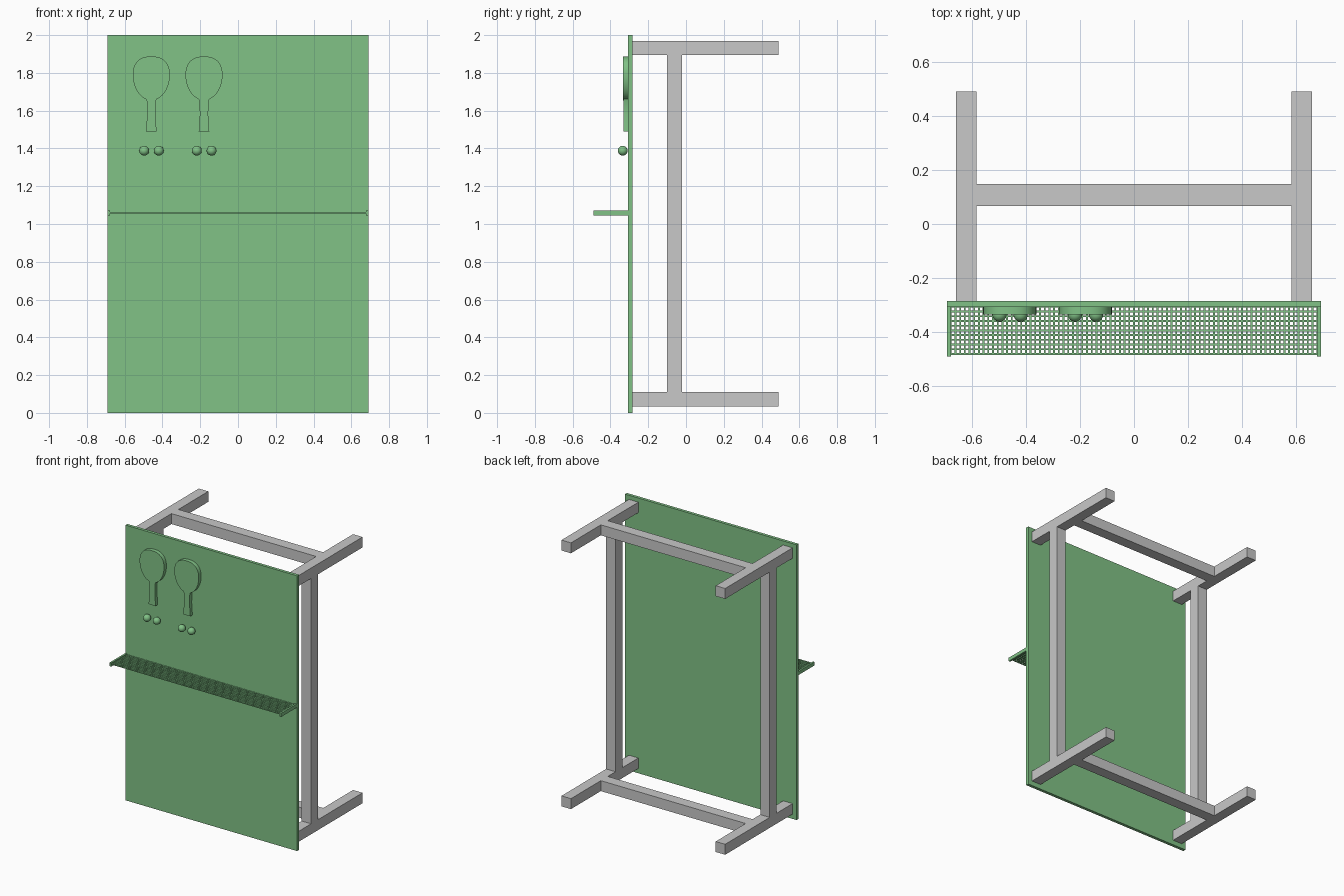
import bpy, bmesh, math

cube = bpy.data.objects.get("Cube")
if cube:
    bpy.data.objects.remove(cube, do_unlink=True)


def material(name, rgb):
    m = bpy.data.materials.new(name)
    m.use_nodes = True
    m.diffuse_color = (*rgb, 1)
    m.node_tree.nodes["Principled BSDF"].inputs["Base Color"].default_value = (*rgb, 1)
    return m


GREEN = material("table green", (0.22, 0.54, 0.24))
GREY = material("frame grey", (0.58, 0.58, 0.58))


def finish(name, bm, mat, smooth=False):
    bmesh.ops.recalc_face_normals(bm, faces=bm.faces)
    mesh = bpy.data.meshes.new(name)
    bm.to_mesh(mesh)
    bm.free()
    mesh.materials.append(mat)
    ob = bpy.data.objects.new(name, mesh)
    bpy.context.collection.objects.link(ob)
    if smooth:
        bpy.ops.object.select_all(action="DESELECT")
        ob.select_set(True)
        bpy.context.view_layer.objects.active = ob
        bpy.ops.object.shade_smooth_by_angle(angle=math.radians(35))
    return ob


def add_box(bm, x, y, z):
    """Add a box from (low, high) pairs on each axis."""
    verts = bmesh.ops.create_cube(bm, size=1)["verts"]
    for v in verts:
        for i, (low, high) in enumerate((x, y, z)):
            v.co[i] = low if v.co[i] < 0 else high


def box(name, x, y, z, mat):
    bm = bmesh.new()
    add_box(bm, x, y, z)
    return finish(name, bm, mat)


# Table top standing on its edge
BACK, FACE = -0.284, -0.306
box("table_top", (-0.69, 0.69), (FACE, BACK), (0, 2), GREEN)

# Frame: four legs, two cross bars, two long rails
IN, OUT = 0.582, 0.658
for end, z in (("lower", (0.035, 0.111)), ("upper", (1.894, 1.97))):
    for side, x in (("left", (IN, OUT)), ("right", (-OUT, -IN))):
        box(f"{end}_{side}_leg", x, (BACK, 0.49), z, GREY)
    box(f"{end}_cross_bar", (-IN, IN), (0.067, 0.147), z, GREY)
for side, x in (("left", (IN, OUT)), ("right", (-OUT, -IN))):
    box(f"{side}_long_rail", x, (-0.1, -0.022), (0.111, 1.894), GREY)

# Net: posts and a mesh of crossing strands
for side, s in (("left", 1), ("right", -1)):
    box(f"{side}_net_post", sorted((s * 0.677, s * 0.69)), (-0.49, FACE), (1.045, 1.071), GREEN)

net = bmesh.new()
COLS, ROWS, HALF, TIP, T = 78, 10, 0.677, -0.48, 0.0033
for i in range(COLS + 1):
    x = -HALF + 2 * HALF * i / COLS
    add_box(net, (x - T, x + T), (TIP, FACE), (1.057, 1.063))
for j in range(ROWS + 1):
    y = TIP + (FACE - TIP) * j / ROWS
    add_box(net, (-HALF, HALF), (y - T, y + T), (1.0565, 1.0635))
finish("net", net, GREEN)


def extrude_outline(name, points, front):
    bm = bmesh.new()
    face = bm.faces.new([bm.verts.new((x, FACE, z)) for x, z in points])
    new = bmesh.ops.extrude_face_region(bm, geom=[face])["geom"]
    for v in new:
        if isinstance(v, bmesh.types.BMVert):
            v.co.y = front
    return finish(name, bm, GREEN, True)


# Paddles: rounded blade tapering to a flared handle
def blade_outline(cx):
    pts = []
    for i in range(48):
        a = 2 * math.pi * i / 48
        c, s = math.cos(a), math.sin(a)
        if s >= 0:
            pts.append((cx + math.copysign(0.098 * abs(c) ** 0.8, c), 1.79 + 0.097 * s ** 0.9))
        else:
            pts.append((cx + 0.098 * c, 1.79 + 0.135 * s))
    return pts


HANDLE = [(0.034, 1.675), (0.024, 1.65), (0.022, 1.58), (0.025, 1.53), (0.028, 1.49)]

for side, cx in (("right", -0.459), ("left", -0.18)):
    extrude_outline(f"{side}_paddle_blade", blade_outline(cx), -0.334)
    outline = [(cx + x, z) for x, z in HANDLE] + [(cx - x, z) for x, z in reversed(HANDLE)]
    extrude_outline(f"{side}_paddle_handle", outline, -0.331)
    # A pair of balls under each paddle
    for k, dx in enumerate((-0.038, 0.04)):
        bm = bmesh.new()
        bmesh.ops.create_uvsphere(bm, u_segments=24, v_segments=14, radius=0.026)
        bmesh.ops.translate(bm, verts=bm.verts, vec=(cx + dx, -0.335, 1.388))
        finish(f"{side}_ball_{k + 1}", bm, GREEN, True)
